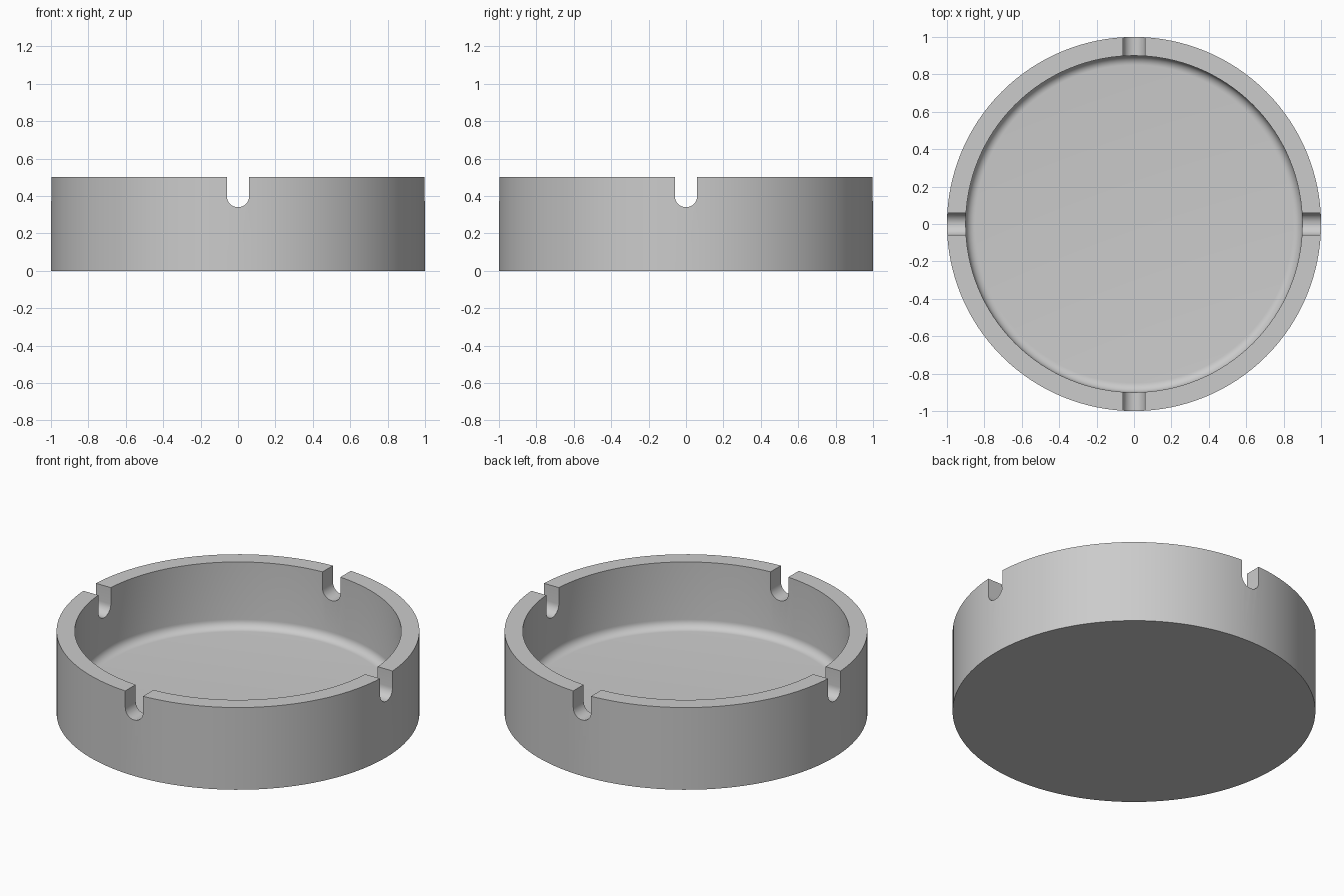
import bpy, bmesh, math
from mathutils import Matrix

if "Cube" in bpy.data.objects:
    bpy.data.objects.remove(bpy.data.objects["Cube"])

SEGMENTS = 128
R_OUT, R_IN, HEIGHT = 1.0, 0.9, 0.5
FLOOR, FILLET = 0.10, 0.05
NOTCH_R, NOTCH_Z = 0.06, 0.40


def make_object(name, bm):
    bmesh.ops.recalc_face_normals(bm, faces=bm.faces)
    mesh = bpy.data.meshes.new(name)
    bm.to_mesh(mesh)
    bm.free()
    obj = bpy.data.objects.new(name, mesh)
    bpy.context.collection.objects.link(obj)
    return obj


# Bowl: lathed section with a filleted inner floor corner
profile = [(0, 0), (R_OUT, 0), (R_OUT, HEIGHT), (R_IN, HEIGHT)]
for i in range(9):
    a = math.pi / 2 * i / 8
    profile.append((R_IN - FILLET + FILLET * math.cos(a),
                    FLOOR + FILLET - FILLET * math.sin(a)))
profile.append((0, FLOOR))

bm = bmesh.new()
verts = [bm.verts.new((r, 0, z)) for r, z in profile]
edges = [bm.edges.new(pair) for pair in zip(verts, verts[1:])]
bmesh.ops.spin(bm, geom=verts + edges, cent=(0, 0, 0), axis=(0, 0, 1),
               angle=math.tau, steps=SEGMENTS, use_duplicate=False)
bmesh.ops.remove_doubles(bm, verts=bm.verts, dist=1e-4)
bowl = make_object("ashtray_bowl", bm)


# Round-bottomed notch cutters, each crossing the whole rim
def notch_cutter(name, angle):
    bm = bmesh.new()
    section = [(NOTCH_R, 0.7), (-NOTCH_R, 0.7)]
    for i in range(17):
        a = math.pi + math.pi * i / 16
        section.append((NOTCH_R * math.cos(a), NOTCH_Z + NOTCH_R * math.sin(a)))
    face = bm.faces.new([bm.verts.new((x, -1.2, z)) for x, z in section])
    ext = bmesh.ops.extrude_face_region(bm, geom=[face], use_keep_orig=True)
    moved = [g for g in ext["geom"] if isinstance(g, bmesh.types.BMVert)]
    bmesh.ops.translate(bm, verts=moved, vec=(0, 2.4, 0))
    bmesh.ops.rotate(bm, verts=bm.verts, matrix=Matrix.Rotation(angle, 3, 'Z'))
    cutter = make_object(name, bm)
    cutter.hide_render = True
    return cutter


bpy.context.view_layer.objects.active = bowl
bowl.select_set(True)
for name, angle in (("notch_front_back", 0), ("notch_left_right", math.pi / 2)):
    cutter = notch_cutter(name, angle)
    mod = bowl.modifiers.new(name, 'BOOLEAN')
    mod.operation = 'DIFFERENCE'
    mod.solver = 'EXACT'
    mod.object = cutter
    bpy.ops.object.modifier_apply(modifier=mod.name)
    bpy.data.objects.remove(cutter)

# Smooth walls with crisp rim and notch edges
bpy.ops.object.shade_smooth_by_angle(angle=math.radians(30))
